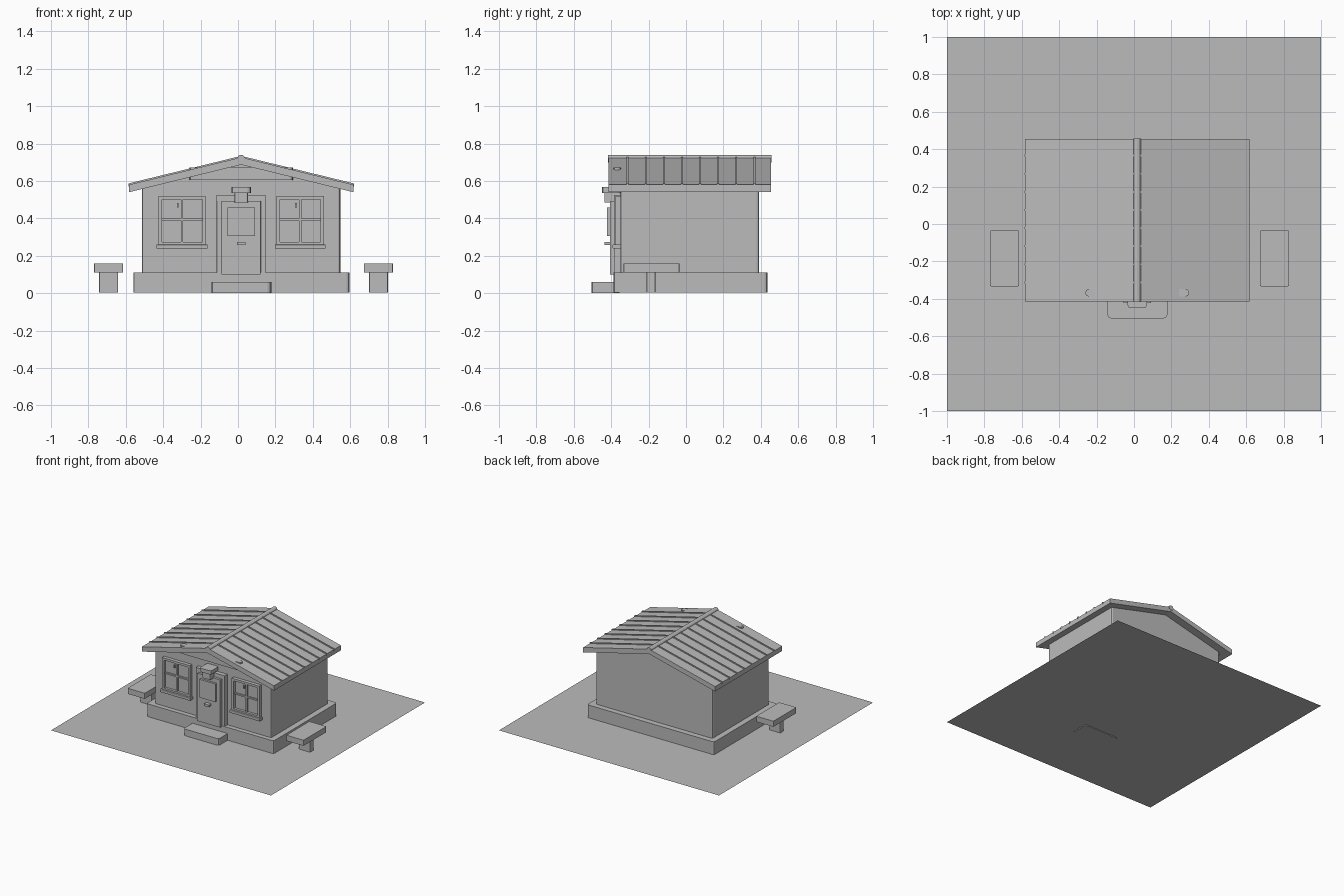
import bpy, bmesh, math
from mathutils import Vector

default = bpy.data.objects.get("Cube")
if default:
    bpy.data.objects.remove(default)

# One plain grey for everything
grey = bpy.data.materials.new("plain_grey")
grey.use_nodes = True
colour = (0.5, 0.5, 0.5, 1)
grey.diffuse_color = colour
grey.node_tree.nodes["Principled BSDF"].inputs["Base Color"].default_value = colour

CX = 0.017      # centre line of the house
GROUND = 0.005


def finish(name, bm):
    bmesh.ops.recalc_face_normals(bm, faces=bm.faces)
    mesh = bpy.data.meshes.new(name)
    bm.to_mesh(mesh)
    bm.free()
    mesh.materials.append(grey)
    obj = bpy.data.objects.new(name, mesh)
    bpy.context.collection.objects.link(obj)
    return obj


def bevel_along(bm, axis, width, segments=2):
    """Bevel only the edges that run along one axis."""
    edges = []
    for e in bm.edges:
        d = (e.verts[1].co - e.verts[0].co).normalized()
        if abs(d[axis]) > 0.99:
            edges.append(e)
    bmesh.ops.bevel(bm, geom=edges, offset=width, segments=segments,
                    profile=0.5, affect='EDGES')


def box(name, x, y, z, bevel=0, axis=2):
    bm = bmesh.new()
    bmesh.ops.create_cube(bm, size=1)
    for v in bm.verts:
        v.co = Vector([(r[0] + r[1]) / 2 + c * (r[1] - r[0])
                       for r, c in zip((x, y, z), v.co)])
    if bevel:
        bevel_along(bm, axis, bevel)
    return finish(name, bm)


def prism(name, profile, y0, y1, bevel=0):
    """Extrude an x-z profile along y."""
    bm = bmesh.new()
    face = bm.faces.new([bm.verts.new((px, y0, pz)) for px, pz in profile])
    ext = bmesh.ops.extrude_face_region(bm, geom=[face])["geom"]
    for v in ext:
        if isinstance(v, bmesh.types.BMVert):
            v.co.y = y1
    if bevel:
        bevel_along(bm, 2, bevel)
    return finish(name, bm)


# Ground sheet
bm = bmesh.new()
bmesh.ops.create_grid(bm, x_segments=1, y_segments=1, size=1)
for v in bm.verts:
    v.co.z = GROUND
finish("ground_sheet", bm)

# Foundation, gabled walls and front step
box("foundation", (-0.56, 0.595), (-0.388, 0.436), (GROUND, 0.11), 0.015)
HALF_WALL = 0.53
prism("walls", [(CX - HALF_WALL, 0.11), (CX + HALF_WALL, 0.11),
                (CX + HALF_WALL, 0.56), (CX, 0.69), (CX - HALF_WALL, 0.56)],
      -0.35, 0.39, 0.012)
box("front_step", (-0.142, 0.178), (-0.505, -0.355), (0, 0.06), 0.02)

# Pitched roof slab
HALF_ROOF, APEX, EAVE, THICK = 0.6, 0.727, 0.58, 0.04
Y0, Y1 = -0.415, 0.455
prism("roof", [(CX - HALF_ROOF, EAVE), (CX, APEX), (CX + HALF_ROOF, EAVE),
               (CX + HALF_ROOF, EAVE - THICK), (CX, APEX - THICK),
               (CX - HALF_ROOF, EAVE - THICK)], Y0, Y1)

# Standing seams across both slopes
RISE = 0.007
for i in range(8):
    y = -0.312 + i * 0.0968
    prism("roof_seam", [(CX - HALF_ROOF - 0.002, EAVE + RISE), (CX, APEX + RISE),
                        (CX + HALF_ROOF + 0.002, EAVE + RISE),
                        (CX + HALF_ROOF + 0.002, EAVE - 0.01), (CX, APEX - 0.01),
                        (CX - HALF_ROOF - 0.002, EAVE - 0.01)],
          y - 0.005, y + 0.005)

# Rounded ridge cap
ring = [(CX + 0.021 * math.cos(a), 0.72 + 0.02 * math.sin(a))
        for a in (math.tau * k / 12 for k in range(12))]
prism("ridge_cap", ring, Y0 - 0.002, Y1 + 0.002)

# Round-ended tie beam under the gable
box("gable_beam", (CX - 0.277, CX + 0.277), (-0.388, -0.348), (0.605, 0.672), 0.017)


# Windows with frame, crossbars, latch and sill
def window(cx):
    left, right, low, high = cx - 0.126, cx + 0.126, 0.255, 0.52
    bar = 0.018
    front = (-0.378, -0.348)
    box("window_glass", (left, right), (-0.357, -0.348), (low, high))
    for x0 in (left, right - bar):
        box("window_side", (x0, x0 + bar), front, (low, high))
    for z0 in (low, high - bar):
        box("window_rail", (left, right), front, (z0, z0 + bar))
    box("window_mullion", (cx - 0.006, cx + 0.006), (-0.37, -0.348), (low, high))
    box("window_crossbar", (left, right), (-0.368, -0.348), (0.388, 0.4))
    box("window_latch", (cx - 0.027, cx - 0.018), (-0.37, -0.348), (0.458, 0.482))
    box("window_sill", (cx - 0.136, cx + 0.136), (-0.392, -0.348), (0.238, 0.26), 0.004, 0)


for side in (-1, 1):
    window(CX + side * 0.316)

# Door frame, leaf, glazed panel and letter slot
for s in (-1, 1):
    x = sorted((CX + s * 0.104, CX + s * 0.131))
    box("door_jamb", x, (-0.385, -0.348), (0.11, 0.525), 0.003)
box("door_lintel", (CX - 0.131, CX + 0.131), (-0.385, -0.348), (0.492, 0.525))
box("door_leaf", (CX - 0.104, CX + 0.104), (-0.405, -0.348), (0.1, 0.492))
box("door_panel", (CX - 0.073, CX + 0.073), (-0.422, -0.4), (0.307, 0.457))
box("door_slot", (CX - 0.023, CX + 0.023), (-0.436, -0.4), (0.257, 0.275), 0.004, 1)

# Lamp above the door
box("lamp_body", (CX - 0.036, CX + 0.036), (-0.437, -0.348), (0.485, 0.54), 0.008)
box("lamp_hood", (CX - 0.052, CX + 0.052), (-0.45, -0.348), (0.537, 0.567), 0.018)

# Benches on each side
for s, name in ((-1, "right"), (1, "left")):
    bx = CX - 0.01 + s * 0.723 if s < 0 else 0.751
    bx = -0.692 if s < 0 else bx
    box(name + "_bench_seat", (bx - 0.078, bx + 0.078), (-0.333, -0.035), (0.112, 0.158), 0.006)
    box(name + "_bench_post", (bx - 0.051, bx + 0.051), (-0.21, -0.163), (GROUND, 0.114), 0.006)
